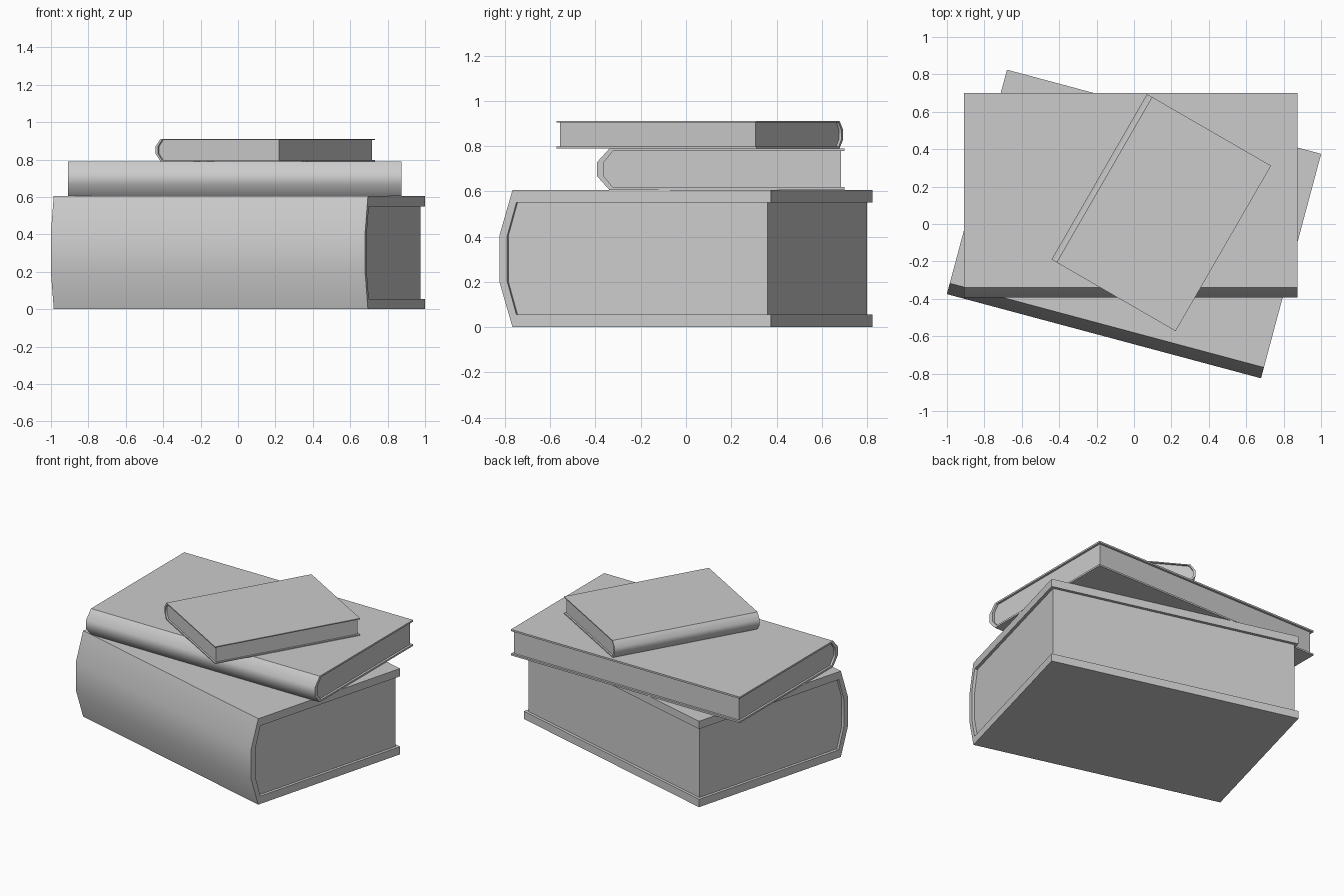
import bpy
import bmesh
import math

cube = bpy.data.objects.get("Cube")
if cube:
    bpy.data.objects.remove(cube)

# One plain grey for every part
grey = bpy.data.materials.new("plain_grey")
grey.use_nodes = True
colour = (0.6, 0.6, 0.6, 1)
grey.diffuse_color = colour
grey.node_tree.nodes["Principled BSDF"].inputs["Base Color"].default_value = colour


def half_profile(fore, spine, shoulder, low, knee):
    """Lower half of a book section, from fore edge to spine, as (y, z)."""
    return [(fore, low), (shoulder, low), (spine, knee)]


def mirrored(points, height):
    """Same points reflected about mid height, in reverse order."""
    return [(y, height - z) for y, z in reversed(points)]


def extrude(name, profile, length, smooth_sides, place):
    """Extrude a closed (y, z) profile along x; listed sides are shaded smooth."""
    bm = bmesh.new()
    ends = [[bm.verts.new((x, y, z)) for y, z in profile]
            for x in (-length / 2, length / 2)]
    bm.faces.new(ends[0])
    bm.faces.new(list(reversed(ends[1])))
    n = len(profile)
    for i in range(n):
        j = (i + 1) % n
        face = bm.faces.new((ends[0][j], ends[0][i], ends[1][i], ends[1][j]))
        face.smooth = i in smooth_sides
    bmesh.ops.recalc_face_normals(bm, faces=bm.faces)
    # Keep the curved spine crisp where it meets flat faces
    for edge in bm.edges:
        edge.smooth = all(f.smooth for f in edge.link_faces)
    mesh = bpy.data.meshes.new(name)
    bm.to_mesh(mesh)
    bm.free()
    mesh.materials.append(grey)
    obj = bpy.data.objects.new(name, mesh)
    obj.location, obj.rotation_euler.z = place
    bpy.context.collection.objects.link(obj)


def book(name, length, depth, height, board, bulge, spine, inset, centre, angle):
    place = (centre, math.radians(angle))
    fore, back = depth / 2, -depth / 2
    knee = height / 3
    outer = half_profile(fore, back, back + bulge, 0, knee)
    inner = half_profile(fore, back + spine, back + bulge + spine / 2, board, knee)
    # Cover: two boards joined by a rounded spine
    section = outer + mirrored(outer, height) + inner_loop(inner, height)
    extrude(name + "_cover", section, length, {1, 2, 3, 7, 8, 9}, place)
    # Page block, set in from the cover edges
    block = half_profile(fore - inset, *[p[0] for p in inner[:0:-1]], board, knee)
    extrude(name + "_pages", block + mirrored(block, height),
            length - 2 * inset, {1, 2, 3}, place)


def inner_loop(inner, height):
    """Inside of the cover, from the top board back to the bottom board."""
    return list(reversed(inner + mirrored(inner, height)))


book("bottom_book", 1.739, 1.242, 0.605, 0.055, 0.06, 0.036, 0.02,
     (0, 0, 0), -15)
book("middle_book", 1.783, 1.093, 0.183, 0.012, 0.055, 0.03, 0.015,
     (-0.017, 0.153, 0.606), 0)
book("top_book", 1.021, 0.766, 0.121, 0.007, 0.032, 0.016, 0.012,
     (0.146, 0.061, 0.79), -120)
